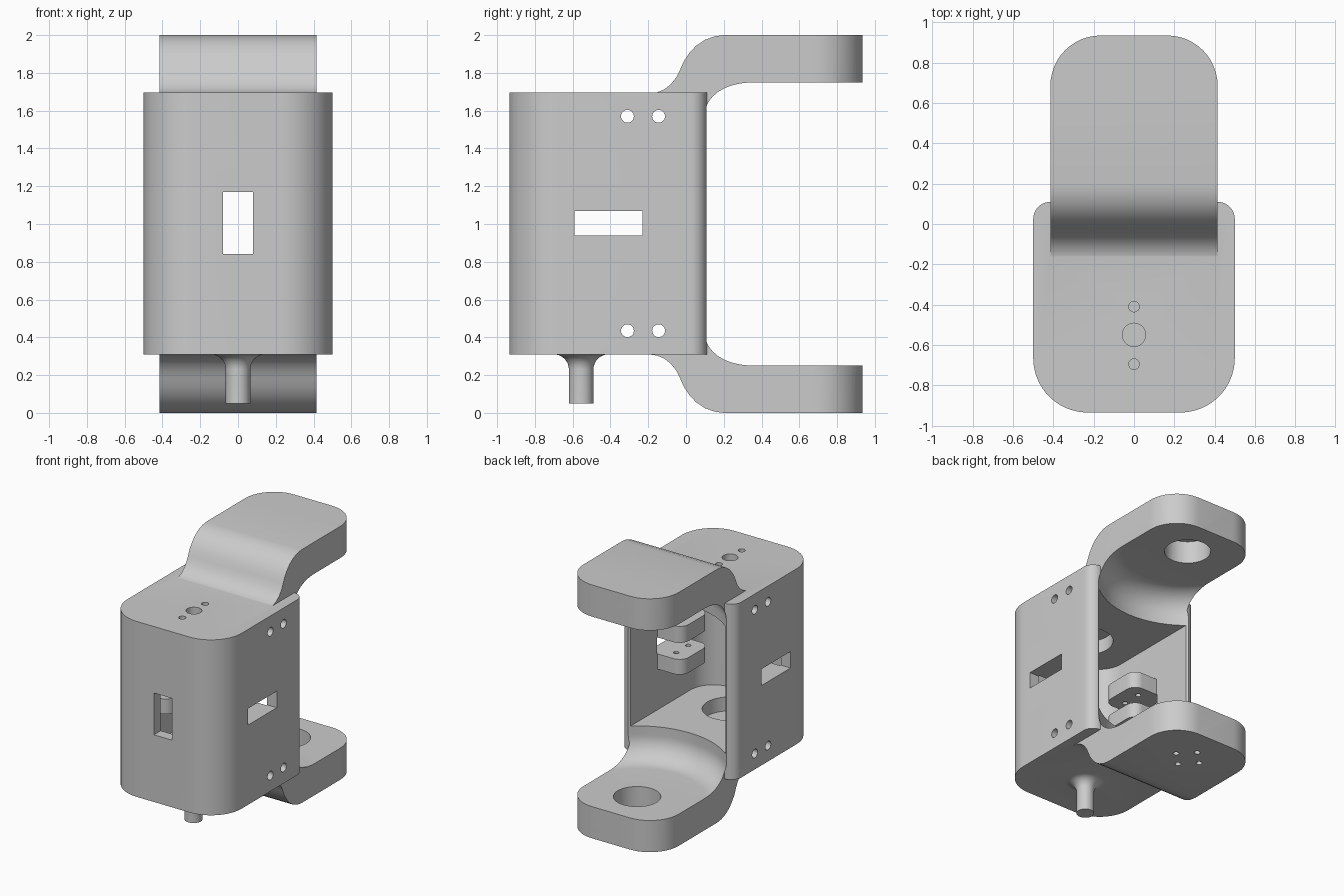
import bpy, bmesh, math
from mathutils import Matrix, Vector

cube = bpy.data.objects.get("Cube")
if cube:
    bpy.data.objects.remove(cube, do_unlink=True)

grey = bpy.data.materials.new("light_grey_plastic")
grey.use_nodes = True
COLOUR = (0.6, 0.6, 0.6, 1)
grey.diffuse_color = COLOUR
grey.node_tree.nodes["Principled BSDF"].inputs["Base Color"].default_value = COLOUR

MID = 1.0            # mid height of the symmetric body
AXLE_Y = 0.61        # pivot of the arms
SHAFT_Y = -0.55      # servo shaft position


def finish(bm, name):
    bmesh.ops.recalc_face_normals(bm, faces=bm.faces[:])
    mesh = bpy.data.meshes.new(name)
    bm.to_mesh(mesh)
    bm.free()
    mesh.materials.append(grey)
    obj = bpy.data.objects.new(name, mesh)
    bpy.context.collection.objects.link(obj)
    return obj


def arc(cx, cy, r, start, end, n=10):
    angles = [math.radians(start + (end - start) * i / n) for i in range(n + 1)]
    return [(cx + r * math.cos(a), cy + r * math.sin(a)) for a in angles]


def plan(half, front, back, r_front, r_back):
    """Rounded outline seen from above."""
    return (arc(half - r_back, back - r_back, r_back, 0, 90)
            + arc(-half + r_back, back - r_back, r_back, 90, 180)
            + arc(-half + r_front, front + r_front, r_front, 180, 270, 16)
            + arc(half - r_front, front + r_front, r_front, 270, 360, 16))


def prism(name, base, offset, round_edges=None, radius=0):
    """Extrude a closed outline; optionally round the edges picked by a rule."""
    bm = bmesh.new()
    face = bm.faces.new([bm.verts.new(p) for p in base])
    out = bmesh.ops.extrude_face_region(bm, geom=[face])
    moved = [g for g in out["geom"] if isinstance(g, bmesh.types.BMVert)]
    bmesh.ops.translate(bm, verts=moved, vec=Vector(offset))
    if round_edges:
        edges = [e for e in bm.edges if round_edges(e.verts[0].co, e.verts[1].co)]
        bmesh.ops.bevel(bm, geom=edges, offset=radius, segments=12,
                        profile=0.5, affect='EDGES')
    return finish(bm, name)


def upright(name, outline, z0, z1, **kw):
    return prism(name, [(x, y, z0) for x, y in outline], (0, 0, z1 - z0), **kw)


def box(name, x0, x1, y0, y1, z0, z1, **kw):
    return upright(name, [(x0, y0), (x1, y0), (x1, y1), (x0, y1)], z0, z1, **kw)


def cylinder(name, r, centre, depth, axis='Z', n=32):
    turn = Matrix.Rotation(math.pi / 2, 4, 'Y') if axis == 'X' else Matrix()
    bm = bmesh.new()
    bmesh.ops.create_cone(bm, cap_ends=True, segments=n, radius1=r, radius2=r,
                          depth=depth, matrix=Matrix.Translation(centre) @ turn)
    return finish(bm, name)


def lathe(name, profile, x, y, n=48):
    """Turn an (r, z) profile whose ends lie on the axis."""
    bm = bmesh.new()
    verts = [bm.verts.new((r, 0, z)) for r, z in profile]
    edges = [bm.edges.new(pair) for pair in zip(verts, verts[1:])]
    bmesh.ops.spin(bm, geom=verts + edges, cent=(0, 0, 0), axis=(0, 0, 1),
                   angle=2 * math.pi, steps=n)
    bmesh.ops.remove_doubles(bm, verts=bm.verts[:], dist=1e-5)
    bmesh.ops.translate(bm, verts=bm.verts[:], vec=(x, y, 0))
    return finish(bm, name)


def combine(target, tool, operation='DIFFERENCE'):
    tool.hide_render = True
    mod = target.modifiers.new(operation.lower(), 'BOOLEAN')
    mod.operation, mod.solver, mod.object = operation, 'EXACT', tool
    bpy.context.view_layer.objects.active = target
    bpy.ops.object.modifier_apply(modifier=mod.name)
    bpy.data.objects.remove(tool, do_unlink=True)


# Outer housing
body = upright("servo_bracket", plan(0.5, -0.935, 0.11, 0.27, 0.085), 0.31, 1.695)

# Upper and lower arms: S-shaped outer side, rounded free end
s_curve = [(0.2, 0), (0.15, 0.007), (0.1, 0.025), (0.055, 0.055), (0.02, 0.092),
           (-0.01, 0.135), (-0.03, 0.18), (-0.05, 0.222), (-0.08, 0.26),
           (-0.115, 0.288), (-0.155, 0.304), (-0.2, 0.31)]
side = [(0.935, 0)] + s_curve + [(-0.2, 0.6), (0.935, 0.6)]


def end_edge(a, b):
    return min(a.y, b.y) > 0.93 and abs(a.x - b.x) < 0.01


for flip in (False, True):
    outline = [(-0.415, y, 2 - z if flip else z) for y, z in side]
    arm = prism("arm", outline, (0.83, 0, 0), round_edges=end_edge, radius=0.25)
    combine(body, arm, 'UNION')

# Open cavity and the swept clearance around the pivot
combine(body, upright("cavity", plan(0.415, -0.85, 1.3, 0.2, 0.05), 0.5, 1.505))
lower = arc(0.48, 0.43, 0.18, -90, 0, 12)
swing = [(0, 0.25)] + lower + [(r, 2 * MID - z) for r, z in reversed(lower)] + [(0, 1.75)]
combine(body, lathe("swing_clearance", swing, 0, AXLE_Y, 64))

# Servo mounting lugs on the side walls
for s in (-1, 1):
    lug = box("lug", min(s * 0.2, s * 0.46), max(s * 0.2, s * 0.46), -0.58, -0.24, 0.82, 1.2,
              round_edges=lambda a, b: abs(a.z - b.z) > 0.1 and abs(a.x) < 0.3, radius=0.08)
    combine(body, lug, 'UNION')

# Side slot, front window
combine(body, box("side_slot", -0.7, 0.7, -0.59, -0.23, 0.94, 1.07))
combine(body, box("front_window", -0.08, 0.08, -1.1, -0.7, 0.84, 1.17))

# Lug screw holes
for s in (-1, 1):
    for y in (-0.485, -0.335):
        combine(body, cylinder("lug_hole", 0.02, (s * 0.32, y, MID), 0.5, n=16))

# Cross holes through the side walls
for y in (-0.31, -0.145):
    for z in (0.435, 1.57):
        combine(body, cylinder("cross_hole", 0.034, (0, y, z), 1.4, 'X', 24))

# Round recesses in floor and ceiling, and top plate holes
for z in (0.46, 1.545):
    combine(body, cylinder("inner_recess", 0.2, (0, SHAFT_Y, z), 0.14, n=48))
for y, r in ((SHAFT_Y, 0.058), (-0.41, 0.026), (-0.695, 0.026)):
    combine(body, cylinder("top_hole", r, (0, y, 1.65), 0.3, n=24))

# Blind bores in the arms and four horn screw holes below
for z in (0.18, 1.82):
    combine(body, cylinder("arm_bore", 0.17, (0, AXLE_Y, z), 0.22, n=48))
for x, y in ((0.11, 0), (-0.11, 0), (0, 0.11), (0, -0.11)):
    combine(body, cylinder("horn_hole", 0.022, (x, AXLE_Y + y, 0.05), 0.2, n=16))

# Flared pivot pin under the body
pin_profile = ([(0, 0.05), (0.065, 0.05)]
               + arc(0.145, 0.23, 0.08, 180, 90, 8) + [(0.145, 0.33), (0, 0.33)])
pin = lathe("pivot_pin", pin_profile, 0, SHAFT_Y - 0.005, 32)
combine(body, pin, 'UNION')

# Smooth curved walls, keep the crisp edges
bpy.ops.object.select_all(action='DESELECT')
body.select_set(True)
bpy.context.view_layer.objects.active = body
bpy.ops.object.shade_smooth_by_angle(angle=math.radians(30))
